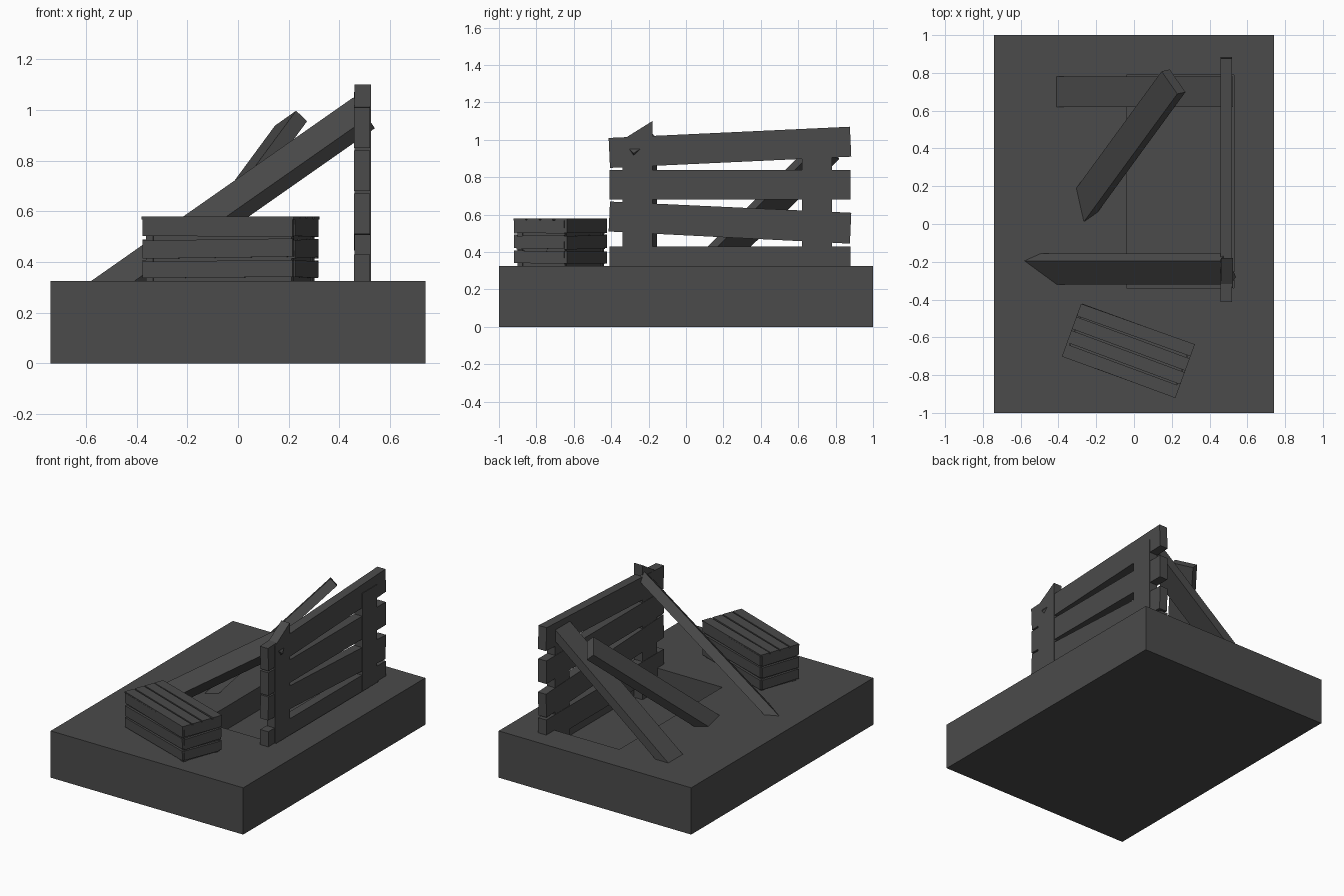
import bpy, bmesh, math, random
from mathutils import Vector, Matrix

if "Cube" in bpy.data.objects:
    bpy.data.objects.remove(bpy.data.objects["Cube"])

random.seed(4)

# one dark grey for the whole model
DARK = bpy.data.materials.new("dark_grey")
DARK.diffuse_color = (0.07, 0.07, 0.07, 1)
DARK.use_nodes = True
DARK.node_tree.nodes["Principled BSDF"].inputs["Base Color"].default_value = DARK.diffuse_color


def mesh_object(name, bm):
    bmesh.ops.recalc_face_normals(bm, faces=bm.faces)
    me = bpy.data.meshes.new(name)
    bm.to_mesh(me)
    bm.free()
    me.materials.append(DARK)
    ob = bpy.data.objects.new(name, me)
    bpy.context.collection.objects.link(ob)
    return ob


def extrude(name, profile, vec):
    """Solid made by sweeping a 3D polygon along vec."""
    bm = bmesh.new()
    face = bm.faces.new([bm.verts.new(p) for p in profile])
    new = bmesh.ops.extrude_face_region(bm, geom=[face], use_keep_orig=True)
    verts = [v for v in new["geom"] if isinstance(v, bmesh.types.BMVert)]
    bmesh.ops.translate(bm, verts=verts, vec=vec)
    return mesh_object(name, bm)


def box(name, lo, hi, matrix=Matrix()):
    lo, hi = Vector(lo), Vector(hi)
    bm = bmesh.new()
    bmesh.ops.create_cube(bm, size=1)
    size = Matrix.Diagonal((*(hi - lo), 1))
    bm.transform(matrix @ Matrix.Translation((lo + hi) / 2) @ size)
    return mesh_object(name, bm)


def beam(name, corner, width, thick, along):
    """Rectangular beam from one end corner; section vectors are squared up."""
    c, w, t, a = map(Vector, (corner, width, thick, along))
    d = a.normalized()
    w = w - d * w.dot(d)
    t = t - d * t.dot(d)
    t = t - w * (t.dot(w) / w.length_squared)
    return extrude(name, [c, c + w, c + w + t, c + t], a)


G = 0.325      # ground level
FLOOR = 0.165  # pit floor

# ground block with a shallow rectangular pit
ground = box("ground_block", (-0.74, -1, 0), (0.74, 1, G))
cutter = box("pit_cutter", (-0.04, -0.34, FLOOR), (0.53, 0.79, 0.6))
cutter.hide_render = True
cutter.hide_viewport = True
cut = ground.modifiers.new("pit", 'BOOLEAN')
cut.object = cutter
cut.operation = 'DIFFERENCE'
cut.solver = 'EXACT'

# fence planks: (bottom, top) at the near end, (bottom, top) at the far end
planks = [(0.27, 0.43, 0.27, 0.43), (0.51, 0.67, 0.445, 0.61),
          (0.68, 0.84, 0.68, 0.84), (0.85, 1.01, 0.91, 1.07)]
for i, (a, b, c, d) in enumerate(planks):
    s = ((d - b) / 1.29) * 0.16   # square the ends to the slope
    prof = [(0.458, -0.41 + s / 2, a), (0.458, 0.88 + s / 2, c),
            (0.458, 0.88 - s / 2, d), (0.458, -0.41 - s / 2, b)]
    extrude(f"fence_plank_{i}", prof, (0.062, 0, 0))

# fence posts, the near one broken off at a slant
for name, y0, y1, z0, z1 in (("near_post", -0.34, -0.18, 1.0, 1.1),
                             ("far_post", 0.62, 0.78, 1.0, 1.0)):
    extrude(name, [(0.46, y0, FLOOR), (0.46, y1, FLOOR),
                   (0.46, y1, z1), (0.46, y0, z0)], (0.064, 0, 0))

# near brace, rolled about its axis and sunk into the ground
ang = math.radians(35)
d = Vector((math.cos(ang), 0, math.sin(ang)))
n = Vector((-math.sin(ang), 0, math.cos(ang)))
y = Vector((0, 1, 0))
top = Vector((0.455, -0.195, G + 0.70 * (0.455 + 0.58)))
beam("near_brace", top, -0.125 * y - 0.098 * n, 0.04 * y - 0.05 * n, d * -1.29)

# far brace, lying flat
ang = math.radians(38.6)
d = Vector((math.cos(ang), 0, math.sin(ang)))
n = Vector((-math.sin(ang), 0, math.cos(ang)))
top = Vector((0.465, 0.62, G + 0.798 * 0.875))
beam("far_brace", top, y * 0.16, n * -0.062, d * -1.15)

# loose leaning board, its foot sunk into the ground
d = Vector((0.46, 0.63, 0.625)).normalized()
beam("leaning_board", Vector((0.14, 0.80, 0.93)) + d * 0.013, (0.09, -0.11, 0.068),
     (0.045, 0, -0.042), d * -1.14)

# slatted crate around a closed core
M = Matrix.Translation((-0.03, -0.67, G)) @ Matrix.Rotation(math.radians(-20), 4, 'Z')
L, W = 0.32, 0.15
box("crate_core", (-L + 0.02, -W + 0.02, 0), (L - 0.02, W - 0.02, 0.242), M)


def tilt(x, yy, z, axis, amount=0.015):
    """Crate matrix with a tiny random lean about a slat centre."""
    c = Matrix.Translation((x, yy, z))
    return M @ c @ Matrix.Rotation(random.uniform(-amount, amount), 4, axis)


for sx in (-1, 1):
    for sy in (-1, 1):
        px, py = sx * (L - 0.03), sy * (W - 0.03)
        box("crate_corner_post", (px - 0.015, py - 0.015, 0),
            (px + 0.015, py + 0.015, 0.24), M)

for z0, z1 in ((0.014, 0.08), (0.092, 0.164), (0.176, 0.246)):
    h, zc = (z1 - z0) / 2, (z0 + z1) / 2
    for s in (-1, 1):
        box("crate_side_slat", (-L + 0.005, -0.008, -h), (L - 0.005, 0.008, h),
            tilt(0, s * (W - 0.008), zc, 'Y'))
        box("crate_end_slat", (-0.008, -W + 0.015, -h), (0.008, W - 0.015, h),
            tilt(s * (L - 0.008), 0, zc, 'X', 0.03))

for i in range(4):
    yc = -W + 0.0345 + i * 0.077
    box("crate_lid_slat", (-L, -0.034, -0.006), (L, 0.034, 0.006),
        tilt(0, yc, 0.249, 'Z', 0.008))
